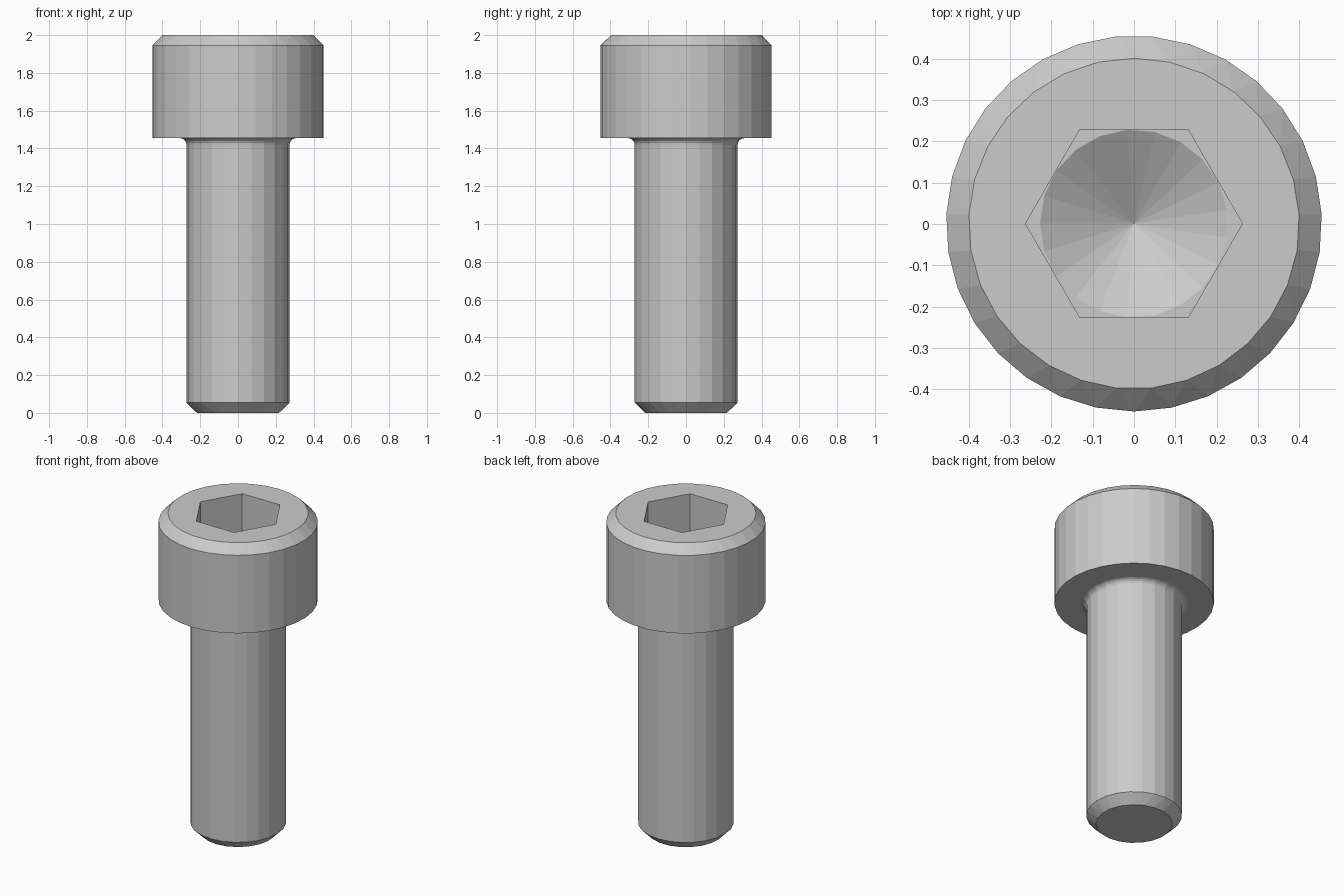
import bpy
import bmesh
from math import cos, sin, pi, tau, radians

cube = bpy.data.objects.get("Cube")
if cube:
    bpy.data.objects.remove(cube, do_unlink=True)

# One plain steel colour
steel = bpy.data.materials.new("steel_grey")
steel.use_nodes = True
GREY = (0.6, 0.6, 0.6, 1.0)
steel.diffuse_color = GREY
steel.node_tree.nodes["Principled BSDF"].inputs["Base Color"].default_value = GREY

MM = 1 / 11            # model units per millimetre
HEAD_Z = 16 * MM       # underside of the head
HEAD_R = 5 * MM
SHANK_R = 3 * MM
CHAMFER = 0.6 * MM
FILLET = 0.4 * MM
HEX_FLAT = 2.5 * MM    # centre to flat of the socket
SOCKET_Z = 2 - 3 * MM
Y_SHIFT = 0.001


def ring(bm, sides, radius, z, start=0.0):
    """Add a ring of vertices; return it with its start angle."""
    verts = [bm.verts.new((radius * cos(start + tau * k / sides),
                           radius * sin(start + tau * k / sides) + Y_SHIFT, z))
             for k in range(sides)]
    return verts, start


def bridge(bm, lower, upper):
    """Join two rings that may have different numbers of sides."""
    (a, a0), (b, b0) = lower, upper
    na, nb = len(a), len(b)
    first = round((a0 - b0) / tau * nb)
    b0 += first * tau / nb
    i = j = 0
    while i < na or j < nb:
        next_a = a0 + (i + 0.5) * tau / na if i < na else 1e9
        next_b = b0 + (j + 0.5) * tau / nb if j < nb else 1e9
        step_a = next_a < next_b + 1e-5
        step_b = next_b < next_a + 1e-5
        corners = [a[i % na]]
        if step_a:
            corners.append(a[(i + 1) % na])
        if step_b:
            corners.append(b[(first + j + 1) % nb])
        corners.append(b[(first + j) % nb])
        bm.faces.new(corners)
        i += step_a
        j += step_b


def build(name, specs, cap_start=False, tip_z=None):
    """Skin a stack of rings, with an optional flat start and pointed end."""
    bm = bmesh.new()
    rings = [ring(bm, *s) for s in specs]
    for lower, upper in zip(rings, rings[1:]):
        bridge(bm, lower, upper)
    if cap_start:
        bm.faces.new(rings[0][0][::-1])
    if tip_z is not None:
        last = rings[-1][0]
        tip = bm.verts.new((0, Y_SHIFT, tip_z))
        for k, v in enumerate(last):
            bm.faces.new((v, last[(k + 1) % len(last)], tip))
    mesh = bpy.data.meshes.new(name)
    bm.to_mesh(mesh)
    bm.free()
    mesh.materials.append(steel)
    obj = bpy.data.objects.new(name, mesh)
    bpy.context.collection.objects.link(obj)
    return obj


# Shank: chamfered end, straight body, rounded fillet under the head
fillet = [(24, SHANK_R + FILLET * (1 - cos(radians(t))),
           HEAD_Z - FILLET * (1 - sin(radians(t))))
          for t in range(0, 91, 18)]
build("shank",
      [(21, SHANK_R - CHAMFER, 0, -pi / 2),
       (24, SHANK_R, CHAMFER)] + fillet,
      cap_start=True)

# Head: underside, wall, top chamfer, hexagonal socket with a conical floor
hex_r = HEX_FLAT / cos(pi / 6)
build("socket_head",
      [(24, SHANK_R + FILLET, HEAD_Z),
       (31, HEAD_R, HEAD_Z, -pi / 2),
       (31, HEAD_R, 2 - CHAMFER, -pi / 2),
       (29, HEAD_R - CHAMFER, 2, pi / 2),
       (6, hex_r, 2),
       (6, hex_r, SOCKET_Z),
       (21, HEX_FLAT, SOCKET_Z, pi)],
      tip_z=SOCKET_Z - HEX_FLAT * sin(pi / 6) / cos(pi / 6))
